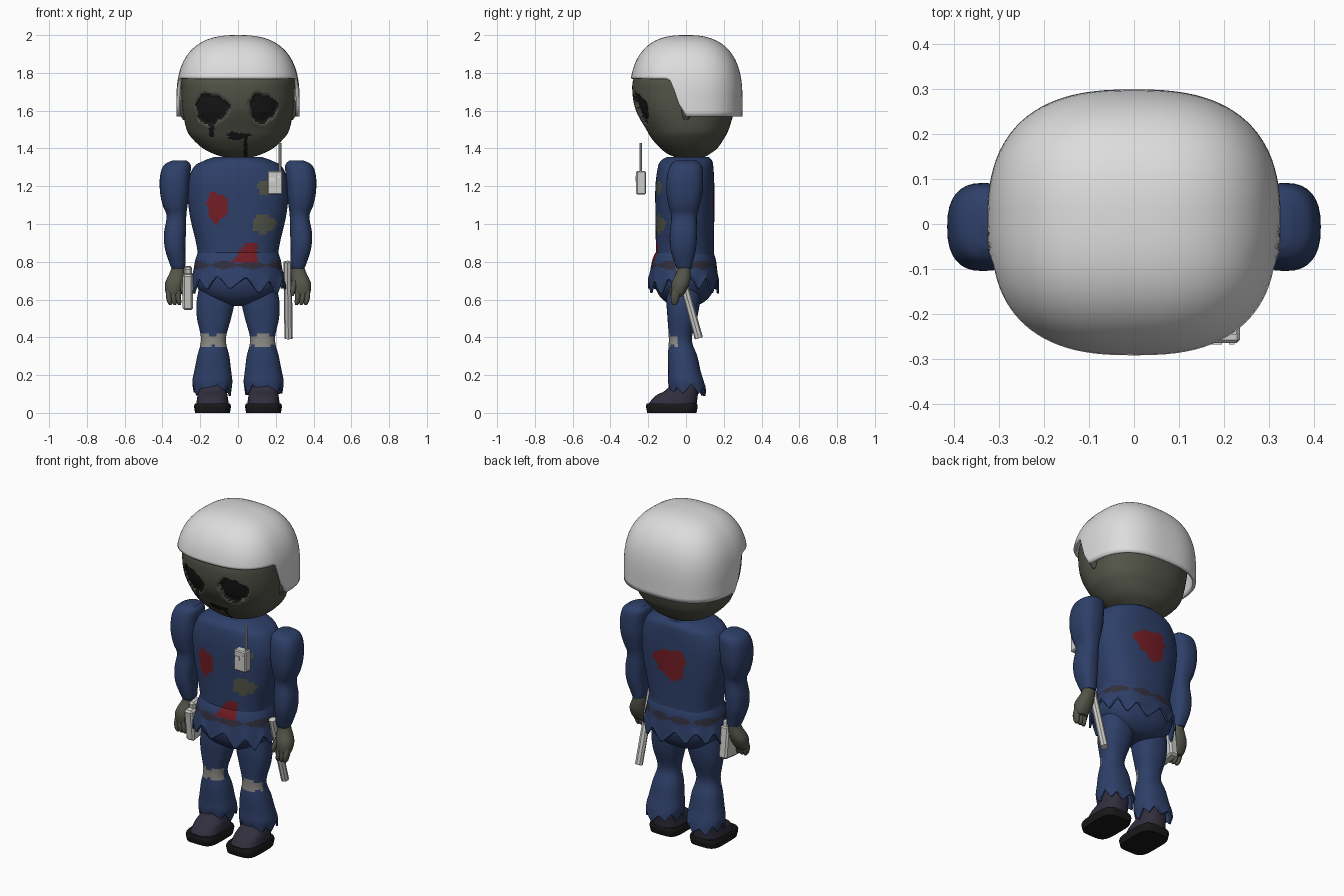
import bpy
import bmesh
from math import sin, cos, pi, asin, atan2, hypot, copysign
from mathutils import Vector

if "Cube" in bpy.data.objects:
    bpy.data.objects.remove(bpy.data.objects["Cube"], do_unlink=True)


def material(name, r, g, b):
    m = bpy.data.materials.new(name)
    m.use_nodes = True
    m.diffuse_color = (r, g, b, 1)
    node = next(x for x in m.node_tree.nodes if x.type == "BSDF_PRINCIPLED")
    node.inputs["Base Color"].default_value = (r, g, b, 1)
    node.inputs["Roughness"].default_value = 0.8
    return m


BLUE = material("navy_cloth", 0.027, 0.05, 0.14)
SKIN = material("grey_green_skin", 0.085, 0.09, 0.066)
WHITE = material("helmet_white", 0.72, 0.72, 0.72)
GREY = material("gear_grey", 0.6, 0.6, 0.58)
RED = material("dark_red", 0.17, 0.012, 0.018)
BOOT = material("boot_purple", 0.032, 0.028, 0.048)
BLACK = material("black", 0.009, 0.009, 0.009)
KNEE = material("knee_grey", 0.27, 0.26, 0.24)


def finish(name, verts, faces, mats, paint=None, thick=0, angle=0.7):
    mesh = bpy.data.meshes.new(name)
    mesh.from_pydata(verts, [], faces)
    for m in mats:
        mesh.materials.append(m)
    if paint:
        for p in mesh.polygons:
            p.material_index = paint(p.center)
    ob = bpy.data.objects.new(name, mesh)
    bpy.context.collection.objects.link(ob)
    if thick:
        mod = ob.modifiers.new("cloth_thickness", "SOLIDIFY")
        mod.thickness = thick
        mod.offset = -1
    bpy.ops.object.select_all(action="DESELECT")
    ob.select_set(True)
    bpy.context.view_layer.objects.active = ob
    bpy.ops.object.shade_smooth_by_angle(angle=angle)
    return ob


def oval(a, power):
    # unit superellipse point
    c, s = cos(a), sin(a)
    return copysign(abs(c) ** (2 / power), c), copysign(abs(s) ** (2 / power), s)


def spline(rows, steps):
    # smooth interpolation through the given rows
    for i in range(len(rows) - 1):
        p = [rows[min(max(i + k, 0), len(rows) - 1)] for k in (-1, 0, 1, 2)]
        for s in range(steps + (i == len(rows) - 2)):
            t = s / steps
            yield i + t, [b + 0.5 * t * (c - a + t * (2 * a - 5 * b + 4 * c - d + t * (3 * (b - c) + d - a)))
                          for a, b, c, d in zip(*p)]


def skin_rings(n, count):
    return [(i * n + j, i * n + n + j, i * n + n + (j + 1) % n, i * n + (j + 1) % n)
            for i in range(count - 1) for j in range(n)]


def loft(name, rows, mats, n=40, steps=5, power=2.3, paint=None, side=1,
         jag=0, teeth=10, is_open=False, thick=0):
    # rows run downward: z, centre x, centre y, radius x, radius y
    verts, count = [], 0
    for u, (z, cx, cy, rx, ry) in spline(rows, steps):
        w = max(0, u - len(rows) + 2) * jag
        for j in range(n):
            a = 2 * pi * j / n
            x, y = oval(a, power)
            tooth = asin(sin(teeth * a)) / pi * 2 + 0.4 * sin(3 * a + side)
            verts.append((side * cx + rx * x, cy + ry * y, z + w * tooth))
        count += 1
    faces = skin_rings(n, count)
    if not is_open:
        faces += [tuple(range(n)), tuple(reversed(range((count - 1) * n, count * n)))]
    return finish(name, verts, faces, mats, paint, thick)


def blob(p, x, z, rx, rz, rough=0.1):
    # uneven oval patch test
    u, v = (p.x - x) / rx, (p.z - z) / rz
    a = atan2(v, u)
    return hypot(u, v) < 1 + rough * sin(3 * a + 1) + rough / 2 * sin(7 * a)


def box(name, loc, size, mat, bevel=0.006, tilt=0):
    bm = bmesh.new()
    bmesh.ops.create_cube(bm, size=1)
    for v in bm.verts:
        v.co = Vector(size) * v.co
    if bevel:
        bmesh.ops.bevel(bm, geom=bm.edges[:], offset=bevel, segments=1, affect="EDGES")
    mesh = bpy.data.meshes.new(name)
    bm.to_mesh(mesh)
    bm.free()
    mesh.materials.append(mat)
    ob = bpy.data.objects.new(name, mesh)
    ob.location = loc
    ob.rotation_euler.x = tilt
    bpy.context.collection.objects.link(ob)


def rod(name, a, b, radius, sides, mat):
    a, b = Vector(a), Vector(b)
    bpy.ops.mesh.primitive_cylinder_add(vertices=sides, radius=radius, depth=(b - a).length, location=(a + b) / 2)
    ob = bpy.context.object
    ob.name = name
    ob.rotation_euler = (b - a).to_track_quat("Z", "Y").to_euler()
    ob.data.materials.append(mat)


# Head with sunken eyes, torn mouth and drips
def face_marks(p):
    if p.y > 0:
        return 0
    eyes = blob(p, -0.14, 1.61, 0.086, 0.08) or blob(p, 0.132, 1.615, 0.073, 0.076)
    mouth = blob(p, 0, 1.467, 0.06, 0.02, 0.2)
    drips = (abs(p.x + 0.14) < 0.013 and 1.46 < p.z < 1.56) or (abs(p.x - 0.04) < 0.01 and p.z < 1.46)
    return int(eyes or mouth or drips)


head = loft("head", [(1.355, 0, 0.02, 0.08, 0.08), (1.37, 0, 0.015, 0.125, 0.11), (1.4, 0, 0.015, 0.185, 0.15),
                     (1.45, 0, 0.01, 0.24, 0.19), (1.5, 0, 0.008, 0.272, 0.218), (1.6, 0, -0.005, 0.293, 0.26),
                     (1.7, 0, -0.007, 0.3, 0.277), (1.78, 0, -0.003, 0.295, 0.272), (1.88, 0, 0, 0.24, 0.22)][::-1],
            [SKIN, BLACK], n=180, steps=9, power=2.25, paint=face_marks)
for v in head.data.vertices:
    if v.co.z > 1.52 and face_marks(v.co):
        v.co.y += 0.022
for side, word in ((1, "left"), (-1, "right")):
    loft(word + "_ear", [(1.66, 0.29, 0.01, 0.008, 0.015), (1.63, 0.295, 0.01, 0.018, 0.035),
                         (1.58, 0.292, 0.005, 0.015, 0.025), (1.55, 0.285, 0, 0.005, 0.01)],
         [SKIN], n=16, side=side)


# Helmet shell, low at the back and cut away over the face
verts, N, ROWS = [], 96, 28
for i in range(ROWS):
    for j in range(N):
        x, y = oval(2 * pi * j / N, 2.6)
        t = min(max((0.3 * y + 0.1) / 0.1, 0), 1)
        rim = 1.77 - 0.2 * t * t * (3 - 2 * t)
        z = rim + (2 - rim) * cos(pi / 2 * i / (ROWS - 1))
        h = (z - 1.65) / 0.35
        r = max(0.0001, 1 - min(1, max(h, -h / 2)) ** 2.6) ** (1 / 2.6)
        verts.append((0.326 * r * x, 0.299 * r * y, z))
finish("helmet", verts, skin_rings(N, ROWS) + [tuple(range(N))], [WHITE], thick=0.018)


# Torso with patches of blood and bare skin
def shirt_marks(p):
    if p.y > 0:
        if blob(p, 0, 1.11, 0.105, 0.09, 0.15):
            return 1
    elif blob(p, -0.11, 1.09, 0.055, 0.08) or (0.8 < p.z < 0.905 and -0.03 + (p.z - 0.8) * 0.7 < p.x < 0.1):
        return 1
    elif blob(p, 0.135, 1.0, 0.063, 0.05) or blob(p, 0.145, 1.19, 0.045, 0.04):
        return 2
    a = atan2(p.y, p.x)
    return 3 if abs(p.z - 0.782) < 0.027 * abs(sin(4 * a)) ** 0.5 - 0.006 else 0


SHIRT = [BLUE, RED, SKIN, BOOT]
loft("torso", [(1.355, 0, 0.01, 0.125, 0.11), (1.335, 0, 0.003, 0.18, 0.135), (1.3, 0, -0.002, 0.235, 0.147),
               (1.2, 0, -0.006, 0.268, 0.156), (1.05, 0, -0.006, 0.256, 0.156), (0.9, 0, -0.006, 0.222, 0.154),
               (0.82, 0, -0.006, 0.212, 0.155), (0.75, 0, -0.006, 0.226, 0.162), (0.68, 0, -0.006, 0.222, 0.16),
               (0.62, 0, -0.006, 0.18, 0.135), (0.58, 0, -0.006, 0.11, 0.09), (0.565, 0, -0.006, 0.04, 0.04)],
     SHIRT, n=120, steps=9, power=2.4, paint=shirt_marks)
loft("torn_shirt_hem", [(0.85, 0, -0.008, 0.212, 0.153), (0.81, 0, -0.01, 0.226, 0.168),
                        (0.75, 0, -0.012, 0.237, 0.178), (0.68, 0, -0.013, 0.255, 0.188)],
     SHIRT, n=120, steps=8, paint=shirt_marks, jag=0.042, teeth=12, is_open=True, thick=0.01)


# Limbs, built once and repeated on each side
def knee_mark(p):
    return int(p.y < -0.045 and abs(p.z - 0.383) < 0.032 + 0.006 * sin(60 * p.x))


for side, word in ((1, "left"), (-1, "right")):
    loft(word + "_arm", [(1.335, 0.31, 0, 0.04, 0.055), (1.31, 0.322, 0, 0.072, 0.083),
                         (1.25, 0.333, -0.005, 0.08, 0.096), (1.17, 0.335, -0.008, 0.078, 0.096),
                         (1.1, 0.333, -0.01, 0.066, 0.083), (1.04, 0.326, -0.01, 0.052, 0.068),
                         (0.95, 0.334, -0.014, 0.058, 0.072), (0.87, 0.333, -0.015, 0.054, 0.068),
                         (0.79, 0.32, -0.013, 0.042, 0.048), (0.765, 0.318, -0.01, 0.033, 0.04)],
         [BLUE], n=32, power=2.5, side=side)
    loft(word + "_hand", [(0.8, 0.318, -0.01, 0.028, 0.03), (0.75, 0.32, -0.012, 0.038, 0.036),
                          (0.69, 0.335, -0.028, 0.05, 0.048), (0.64, 0.34, -0.04, 0.044, 0.038),
                          (0.615, 0.34, -0.045, 0.03, 0.025)], [SKIN], n=24, side=side)
    for k in range(3):
        x = 0.318 + 0.024 * k
        loft(f"{word}_finger_{k + 1}", [(0.66, x, -0.045, 0.015, 0.022), (0.62, x, -0.056, 0.016, 0.024),
                                        (0.585, x - 0.005, -0.06, 0.013, 0.018),
                                        (0.57, x - 0.008, -0.06, 0.006, 0.008)], [SKIN], n=12, side=side, steps=3)
    loft(word + "_thumb", [(0.7, 0.3, -0.05, 0.013, 0.016), (0.65, 0.29, -0.07, 0.014, 0.017),
                           (0.62, 0.288, -0.073, 0.007, 0.008)], [SKIN], n=12, side=side, steps=3)
    loft(word + "_trouser_leg", [(0.67, 0.115, -0.01, 0.09, 0.09), (0.58, 0.12, -0.015, 0.1, 0.088),
                                 (0.5, 0.127, -0.02, 0.09, 0.078), (0.39, 0.13, -0.03, 0.066, 0.061),
                                 (0.3, 0.131, -0.018, 0.085, 0.078), (0.22, 0.134, -0.008, 0.098, 0.086),
                                 (0.165, 0.136, 0, 0.106, 0.095), (0.12, 0.137, 0.008, 0.1, 0.097)],
         [BLUE, KNEE], n=64, steps=7, side=side, paint=knee_mark, jag=0.022, teeth=8, is_open=True, thick=0.012)
    loft(word + "_boot", [(0.22, 0.135, 0, 0.06, 0.065), (0.13, 0.135, -0.015, 0.072, 0.082),
                          (0.09, 0.135, -0.05, 0.08, 0.112), (0.045, 0.135, -0.072, 0.086, 0.128),
                          (0.03, 0.135, -0.072, 0.086, 0.128)], [BOOT], n=32, power=2.6, side=side)
    loft(word + "_sole", [(0.05, 0.135, -0.075, 0.092, 0.132), (0.035, 0.135, -0.075, 0.098, 0.137),
                          (0, 0.135, -0.075, 0.092, 0.13)], [BLACK], n=32, power=4, steps=2, side=side)

# Chest radio
box("radio_body", (0.195, -0.238, 1.218), (0.08, 0.052, 0.125), GREY)
box("radio_screen", (0.18, -0.265, 1.235), (0.03, 0.006, 0.02), WHITE, bevel=0)
box("radio_button", (0.217, -0.265, 1.25), (0.012, 0.006, 0.012), WHITE, bevel=0)
rod("radio_antenna", (0.222, -0.24, 1.27), (0.222, -0.24, 1.43), 0.007, 8, GREY)

# Hip gear
rod("baton", (0.262, -0.045, 0.8), (0.268, 0.068, 0.395), 0.022, 8, GREY)
box("holster", (-0.265, -0.035, 0.645), (0.055, 0.12, 0.19), GREY, bevel=0.01, tilt=0.12)
box("holster_flap", (-0.265, -0.03, 0.735), (0.042, 0.075, 0.08), GREY, bevel=0.01, tilt=0.12)
